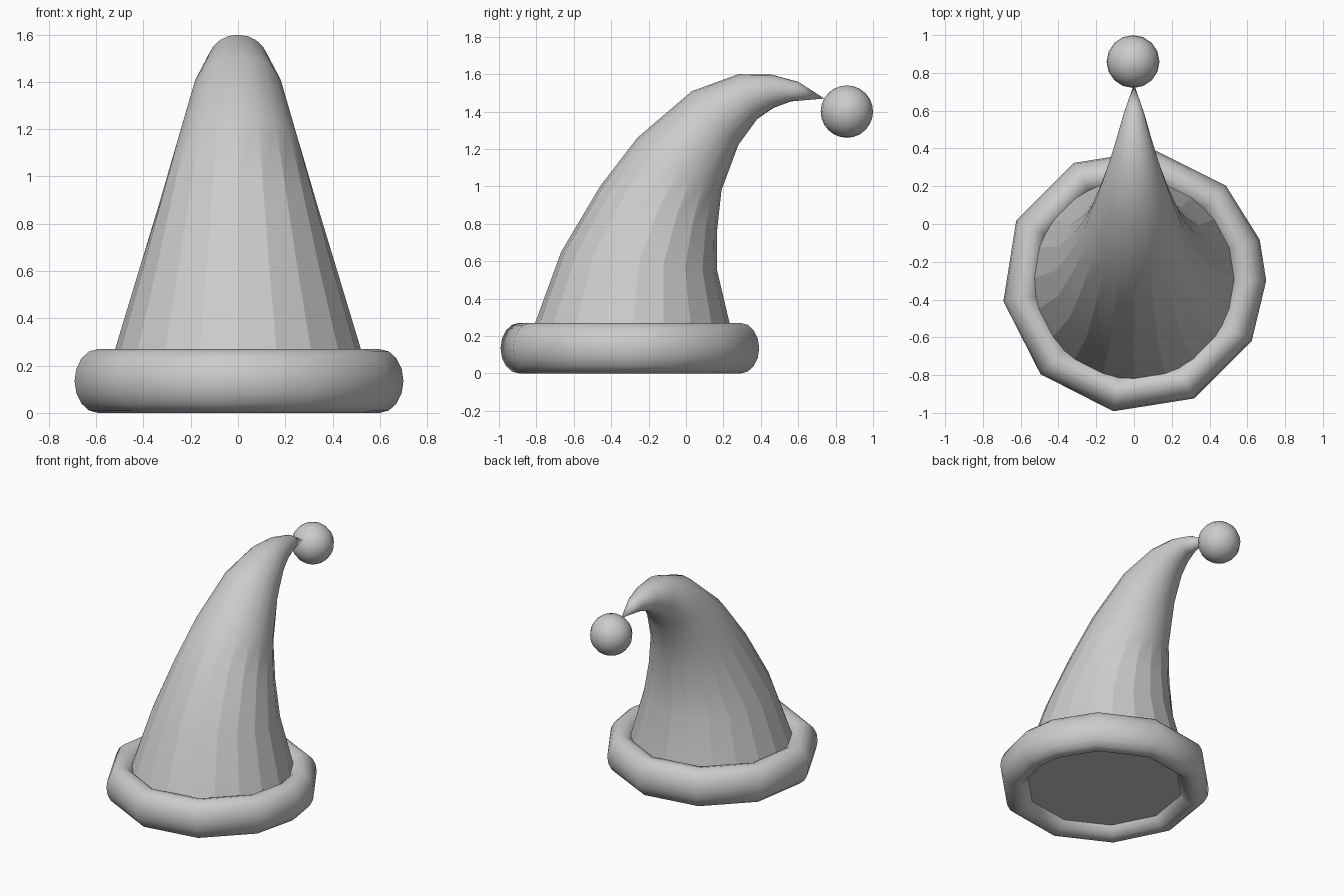
import bpy, bmesh
from math import radians, cos, sin, tau

if "Cube" in bpy.data.objects:
    bpy.data.objects.remove(bpy.data.objects["Cube"])


def finish(bm, name):
    bmesh.ops.recalc_face_normals(bm, faces=bm.faces)
    for f in bm.faces:
        f.smooth = True
    mesh = bpy.data.meshes.new(name)
    bm.to_mesh(mesh)
    bm.free()
    obj = bpy.data.objects.new(name, mesh)
    bpy.context.collection.objects.link(obj)
    return obj


def bridge(bm, a, b):
    n = len(a)
    for i in range(n):
        j = (i + 1) % n
        bm.faces.new((a[i], a[j], b[j], b[i]))


# Drooping cone: rings given as y, z, radius, tilt towards the back
SIDES = 20
STATIONS = [(-0.30, 0.07, 0.58, 0), (-0.25, 0.60, 0.42, 7), (-0.147, 0.88, 0.335, 21),
            (-0.035, 1.12, 0.265, 32), (0.155, 1.365, 0.19, 49), (0.33, 1.48, 0.13, 67),
            (0.46, 1.51, 0.09, 84), (0.58, 1.507, 0.056, 110)]
bm = bmesh.new()
rings = []
for y, z, r, tilt in STATIONS:
    t = radians(tilt)
    ring = []
    for i in range(SIDES):
        a = tau * i / SIDES
        d = r * sin(a)
        ring.append(bm.verts.new((r * cos(a), y + d * cos(t), z - d * sin(t))))
    rings.append(ring)
for a, b in zip(rings, rings[1:]):
    bridge(bm, a, b)
tip = bm.verts.new((0, 0.74, 1.47))
for i in range(SIDES):
    bm.faces.new((rings[-1][i], rings[-1][(i + 1) % SIDES], tip))
bm.faces.new(rings[0])
# Crisp pleats low down, fading to smooth towards the tip
for a, b in zip(rings[:3], rings[1:4]):
    for va, vb in zip(a, b):
        bm.edges.get((va, vb)).smooth = False
for i in range(SIDES):
    bm.edges.get((rings[0][i], rings[0][(i + 1) % SIDES])).smooth = False
finish(bm, "hat_cone")

# Padded brim: oval section swept round a coarse ring
bm = bmesh.new()
SECTION = 16
loops = []
for deg in [0] + [18 + 36 * k - (8 if k == 1 else 9) * (k > 0) for k in range(10)]:
    a = radians(deg)
    loop = []
    for j in range(SECTION):
        s = tau * j / SECTION
        r = 0.60 + 0.10 * cos(s)
        loop.append(bm.verts.new((r * cos(a), -0.30 + r * sin(a), 0.135 + 0.135 * sin(s))))
    loops.append(loop)
for a, b in zip(loops, loops[1:] + loops[:1]):
    bridge(bm, a, b)
finish(bm, "brim")

# Bobble at the tip
bpy.ops.mesh.primitive_uv_sphere_add(segments=16, ring_count=12, radius=0.14,
                                     location=(-0.005, 0.86, 1.40))
bobble = bpy.context.object
bobble.name = "bobble"
bpy.ops.object.shade_smooth()
